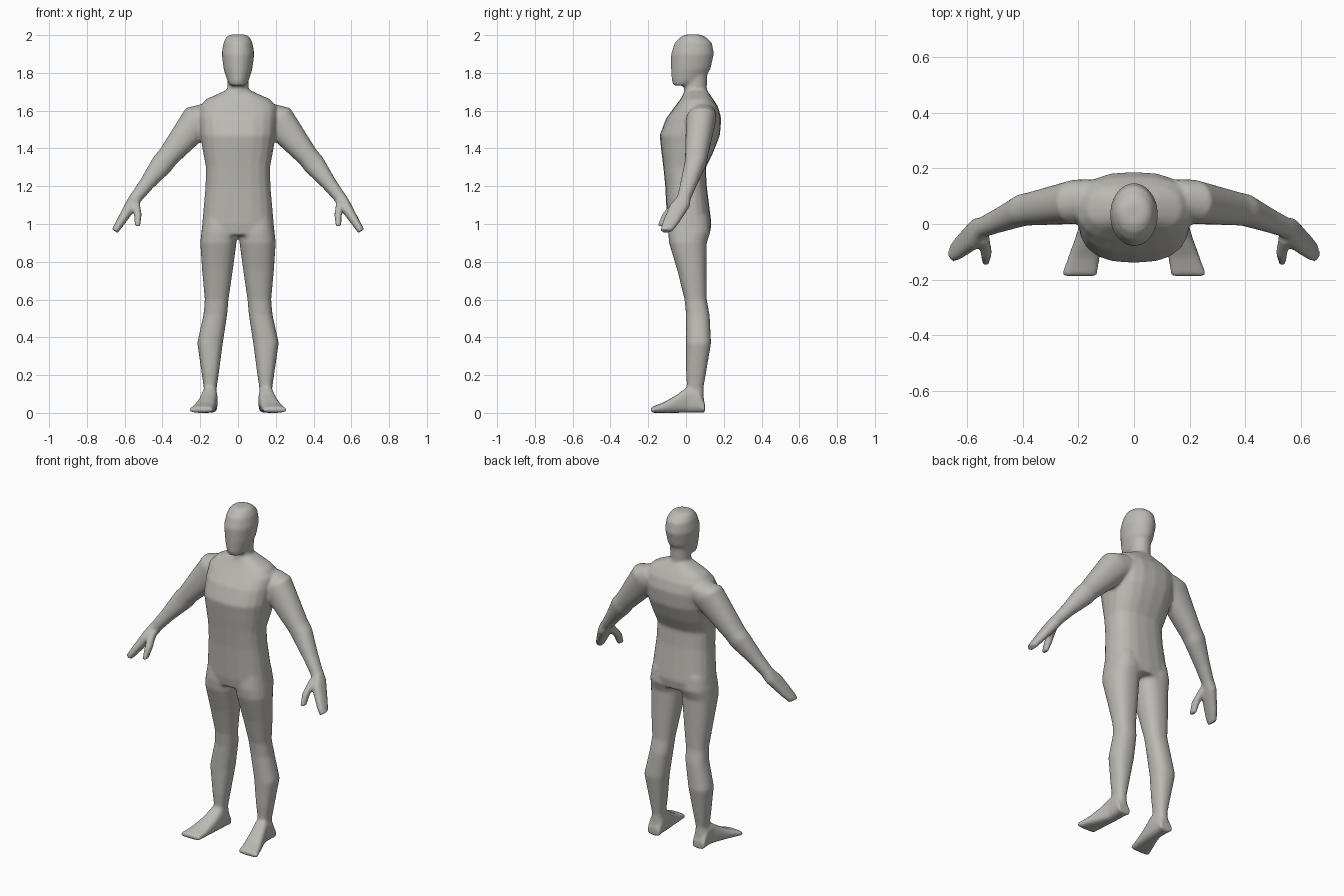
import bpy, bmesh, math
from mathutils import Vector

cube = bpy.data.objects.get("Cube")
if cube:
    bpy.data.objects.remove(cube, do_unlink=True)

RIGHTWARD, BACKWARD, UPWARD = Vector((1, 0, 0)), Vector((0, 1, 0)), Vector((0, 0, 1))
SIDES = 20
bm = bmesh.new()


def signed_power(value, power):
    return math.copysign(abs(value) ** power, value)


def ring(centre, first_half, second_half):
    return Vector(centre), first_half, second_half


def level(z, half, front, back, x=0):
    """Horizontal section, given its half width and its front and back depth."""
    return ring((x, (front + back) / 2, z), half, (back - front) / 2)


def loft(rings, first_axis=RIGHTWARD, second_axis=BACKWARD, power=1, side=1):
    """Closed tube through the rings; a power below one squares its section."""
    loops = []
    for centre, first_half, second_half in rings:
        loop = []
        for index in range(SIDES):
            angle = math.tau * index / SIDES
            point = (centre
                     + first_axis * first_half * signed_power(math.cos(angle), power)
                     + second_axis * second_half * signed_power(math.sin(angle), power))
            point.x *= side
            loop.append(bm.verts.new(point))
        loops.append(loop)
    faces = [bm.faces.new(loops[0]), bm.faces.new(loops[-1])]
    for lower, upper in zip(loops, loops[1:]):
        for index in range(SIDES):
            following = (index + 1) % SIDES
            faces.append(bm.faces.new((lower[index], lower[following],
                                       upper[following], upper[index])))
    bmesh.ops.recalc_face_normals(bm, faces=faces)


def sole_ring(y, height):
    """Upright foot section that widens and turns outward toward the toes."""
    forward = max(0, -y)
    return ring((.15 + forward / 4, y, height / 2), .042 + forward / 8, height / 2)


# Torso, from the hips up to the slope of the shoulders
loft([
    level(z=.94, half=.19, front=-.09, back=.125),
    level(z=1, half=.19, front=-.1, back=.135),
    level(z=1.2, half=.172, front=-.11, back=.11),
    level(z=1.3, half=.17, front=-.12, back=.105),
    level(z=1.38, half=.185, front=-.13, back=.145),
    level(z=1.47, half=.2, front=-.14, back=.18),
    level(z=1.56, half=.205, front=-.105, back=.187),
    level(z=1.62, half=.205, front=-.06, back=.17),
    level(z=1.66, half=.17, front=-.03, back=.145),
    level(z=1.71, half=.06, front=0, back=.11),
], power=.78)

# Neck
loft([
    level(z=1.62, half=.08, front=-.03, back=.14),
    level(z=1.71, half=.056, front=-.01, back=.11),
    level(z=1.82, half=.056, front=0, back=.115),
])

# Head, from the chin to the crown
loft([
    level(z=1.733, half=.042, front=-.066, back=.01),
    level(z=1.76, half=.058, front=-.076, back=.09),
    level(z=1.82, half=.076, front=-.08, back=.13),
    level(z=1.9, half=.087, front=-.08, back=.148),
    level(z=1.96, half=.077, front=-.06, back=.138),
    level(z=1.99, half=.062, front=-.03, back=.105),
    level(z=2.003, half=.042, front=0, back=.075),
])

# Joints of the left arm
shoulder_inside = Vector((.13, .09, 1.58))
shoulder = Vector((.205, .08, 1.555))
elbow = Vector((.4, .05, 1.32))
wrist = Vector((.54, -.01, 1.14))
fingertip = Vector((.652, -.105, .962))
thumb_root = Vector((.54, -.04, 1.12))
thumb_knuckle = Vector((.53, -.1, 1.05))
thumb_tip = Vector((.532, -.13, .988))


def across(start, end):
    """Direction square to a limb, seen from the front."""
    along = end - start
    return Vector((-along.z, 0, along.x)).normalized()


for side in (-1, 1):
    # Leg, from the hip to the ankle
    loft([
        level(x=.096, z=1.04, half=.086, front=-.085, back=.12),
        level(x=.098, z=.96, half=.096, front=-.095, back=.13),
        level(x=.104, z=.9, half=.096, front=-.09, back=.11),
        level(x=.109, z=.75, half=.081, front=-.045, back=.11),
        level(x=.113, z=.6, half=.063, front=-.008, back=.11),
        level(x=.12, z=.52, half=.063, front=0, back=.125),
        level(x=.148, z=.37, half=.068, front=0, back=.133),
        level(x=.147, z=.22, half=.047, front=0, back=.108),
        level(x=.147, z=.13, half=.034, front=.005, back=.092),
        level(x=.148, z=.04, half=.036, front=.005, back=.098),
    ], power=.85, side=side)

    # Foot, from the heel to the toes
    loft([
        sole_ring(y=.1, height=.05),
        sole_ring(y=.07, height=.12),
        sole_ring(y=.01, height=.14),
        sole_ring(y=-.05, height=.095),
        sole_ring(y=-.12, height=.055),
        sole_ring(y=-.188, height=.03),
    ], second_axis=UPWARD, power=.7, side=side)

    # Arm, from inside the shoulder to the wrist
    loft([
        ring(shoulder_inside, first_half=.07, second_half=.085),
        ring(shoulder, first_half=.08, second_half=.093),
        ring(shoulder.lerp(elbow, .85), first_half=.06, second_half=.058),
        ring(elbow, first_half=.058, second_half=.06),
        ring(elbow.lerp(wrist, .6), first_half=.045, second_half=.04),
        ring(wrist, first_half=.038, second_half=.033),
    ], BACKWARD, across(shoulder, elbow), power=.9, side=side)

    # Mitten hand
    loft([
        ring(wrist, first_half=.036, second_half=.034),
        ring(wrist.lerp(fingertip, .25), first_half=.054, second_half=.032),
        ring(wrist.lerp(fingertip, .8), first_half=.043, second_half=.022),
        ring(fingertip, first_half=.032, second_half=.018),
    ], BACKWARD, across(wrist, fingertip), power=.8, side=side)

    # Thumb
    loft([
        ring(thumb_root, first_half=.02, second_half=.03),
        ring(thumb_knuckle, first_half=.02, second_half=.028),
        ring(thumb_tip, first_half=.015, second_half=.022),
    ], power=.8, side=side)

mesh = bpy.data.meshes.new("body")
bm.to_mesh(mesh)
bm.free()
body = bpy.data.objects.new("body", mesh)
bpy.context.collection.objects.link(body)

# Fuse the parts into one continuous skin and soften the joins
remesh = body.modifiers.new("fuse", "REMESH")
remesh.mode = "VOXEL"
remesh.voxel_size = .009
remesh.use_smooth_shade = True
smooth = body.modifiers.new("soften", "SMOOTH")
smooth.factor = .5
smooth.iterations = 6

# Plain clay colour
clay = bpy.data.materials.new("warm_grey_clay")
clay.use_nodes = True
colour = (.5, .49, .45, 1)
clay.diffuse_color = colour
clay.node_tree.nodes["Principled BSDF"].inputs["Base Color"].default_value = colour
mesh.materials.append(clay)
